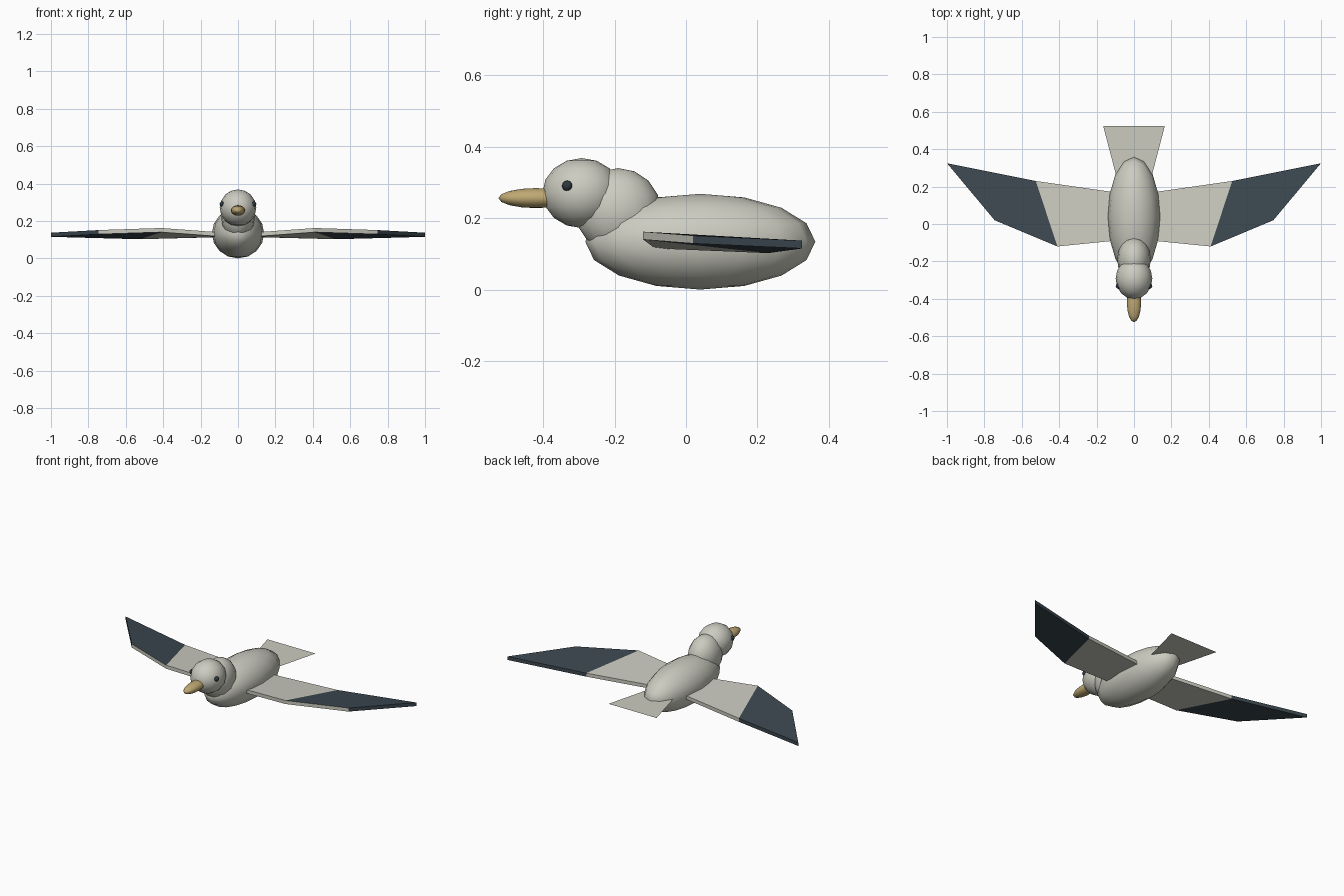
import bpy, bmesh

if "Cube" in bpy.data.objects:
    bpy.data.objects.remove(bpy.data.objects["Cube"])


def material(name, rgb):
    m = bpy.data.materials.new(name)
    m.diffuse_color = (*rgb, 1)
    m.use_nodes = True
    m.node_tree.nodes["Principled BSDF"].inputs["Base Color"].default_value = m.diffuse_color
    return m


PALE = material("pale_plumage", (0.60, 0.60, 0.53))
DARK = material("dark_feathers", (0.045, 0.065, 0.08))
HORN = material("horn", (0.52, 0.39, 0.17))
EYE = material("eye_dark", (0.025, 0.04, 0.05))


def ellipsoid(name, center, radii, mat, segments=16, rings=8):
    bpy.ops.mesh.primitive_uv_sphere_add(segments=segments, ring_count=rings,
                                         radius=1, location=center)
    ob = bpy.context.object
    ob.name = name
    ob.scale = radii
    bpy.ops.object.transform_apply(location=False, rotation=False, scale=True)
    ob.data.materials.append(mat)
    bpy.ops.object.shade_smooth()
    return ob


def finish(name, bm, *mats):
    me = bpy.data.meshes.new(name)
    bm.to_mesh(me)
    bm.free()
    for m in mats:
        me.materials.append(m)
    ob = bpy.data.objects.new(name, me)
    bpy.context.collection.objects.link(ob)
    return ob


# Rounded parts
ellipsoid("body", (0, 0.04, 0.134), (0.14, 0.322, 0.134), PALE)
ellipsoid("neck", (0, -0.19, 0.22), (0.09, 0.12, 0.12), PALE)
ellipsoid("head", (0, -0.292, 0.27), (0.098, 0.11, 0.098), PALE)
ellipsoid("beak", (0, -0.42, 0.256), (0.038, 0.105, 0.028), HORN)
for side, sx in (("left", -1), ("right", 1)):
    ellipsoid("eye_" + side, (0.083 * sx, -0.332, 0.29), (0.015,) * 3, EYE, 12, 8)

# Wings: front and rear edge points, bent slightly, with a thin vertical edge
THICK = 0.022
OUTLINE = [(0.07, -0.086, 0.115), (0.41, -0.12, 0.140), (0.745, 0.02, 0.129),
           (1.0, 0.325, 0.115), (0.525, 0.23, 0.102), (0.07, 0.165, 0.114)]
for side, sx in (("left", -1), ("right", 1)):
    bm = bmesh.new()
    low = [bm.verts.new((x * sx, y, z)) for x, y, z in OUTLINE]
    top = [bm.verts.new((x * sx, y, z + THICK)) for x, y, z in OUTLINE]
    for ring in (low, top):
        bm.faces.new([ring[i] for i in (0, 1, 4, 5)])
        bm.faces.new([ring[i] for i in (1, 2, 3, 4)])
    for i in range(6):
        j = (i + 1) % 6
        bm.faces.new((low[i], low[j], top[j], top[i]))
    for f in bm.faces:
        f.material_index = int(abs(f.calc_center_median().x) > 0.6)
    bmesh.ops.recalc_face_normals(bm, faces=bm.faces)
    finish("wing_" + side, bm, PALE, DARK)

# Flat tail fan
bm = bmesh.new()
bm.faces.new([bm.verts.new((x, y, 0.142)) for x, y in
              ((-0.08, 0.2), (0.08, 0.2), (0.165, 0.525), (-0.165, 0.525))])
finish("tail", bm, PALE)
